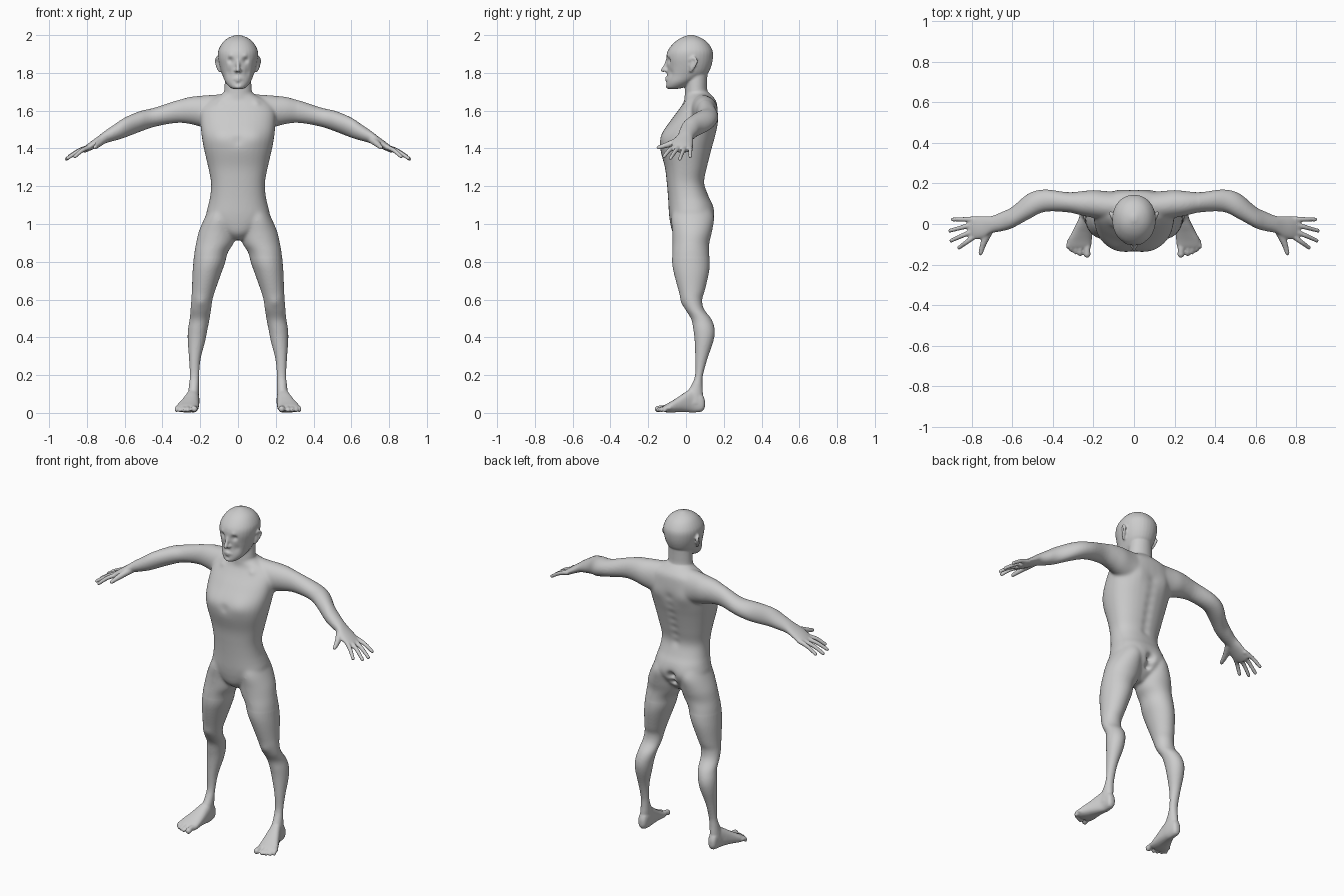
import bpy, bmesh, math
from mathutils import Vector, Matrix

bm = bmesh.new()


def catmull(rows, steps):
    """Smoothly interpolate a list of equal-length tuples."""
    out = []
    for i in range(len(rows) - 1):
        a, b = rows[max(i - 1, 0)], rows[i]
        c, d = rows[i + 1], rows[min(i + 2, len(rows) - 1)]
        for s in range(steps):
            t = s / steps
            out.append([0.5 * (2 * q + (r - p) * t + (2 * p - 5 * q + 4 * r - w) * t * t
                               + (3 * q - p - 3 * r + w) * t ** 3)
                        for p, q, r, w in zip(a, b, c, d)])
    return out + [list(rows[-1])]


def loft(axis, rows, power=2.0, n=32):
    """Tube along an axis; each row is (position, min a, max a, min b, max b)."""
    rings = []
    for t, a0, a1, b0, b1 in catmull(rows, 5):
        ring = []
        for k in range(n):
            c, s = math.cos(math.tau * k / n), math.sin(math.tau * k / n)
            a = (a0 + a1) / 2 + (a1 - a0) / 2 * math.copysign(abs(c) ** (2 / power), c)
            b = (b0 + b1) / 2 + (b1 - b0) / 2 * math.copysign(abs(s) ** (2 / power), s)
            co = {'x': (t, a, b), 'y': (a, t, b), 'z': (a, b, t)}[axis]
            ring.append(bm.verts.new(co))
        rings.append(ring)
    faces = [bm.faces.new(rings[0]), bm.faces.new(rings[-1])]
    for p, q in zip(rings, rings[1:]):
        for k in range(n):
            j = (k + 1) % n
            faces.append(bm.faces.new((p[k], p[j], q[j], q[k])))
    bmesh.ops.recalc_face_normals(bm, faces=faces)


def chain(*points, steps=6):
    """Row of overlapping balls along a path of (x, y, z, radius)."""
    for x, y, z, r in catmull(points, steps):
        bmesh.ops.create_icosphere(bm, subdivisions=2, radius=r,
                                   matrix=Matrix.Translation((x, y, z)))


# Leg
loft('z', [(1.10, .03, .145, -.06, .12), (1.03, .02, .178, -.078, .143),
           (.96, .012, .208, -.073, .138), (.90, .022, .222, -.072, .124),
           (.85, .053, .231, -.073, .123), (.79, .070, .237, -.073, .126),
           (.735, .09, .241, -.063, .12), (.65, .12, .244, -.04, .10),
           (.60, .135, .247, -.025, .086), (.55, .142, .251, -.004, .095),
           (.495, .151, .256, .028, .135), (.44, .162, .265, .039, .152),
           (.38, .174, .266, .046, .145), (.285, .198, .259, .049, .113),
           (.20, .206, .255, .048, .090), (.15, .207, .259, .03, .087),
           (.10, .207, .265, .0, .09), (.05, .21, .27, -.02, .09)])
# Foot and toes
loft('y', [(.10, .225, .25, .03, .065), (.085, .212, .262, .008, .10),
           (.04, .205, .268, .002, .13), (0, .205, .285, .004, .112),
           (-.04, .206, .305, .004, .085), (-.08, .208, .325, .002, .06),
           (-.112, .212, .325, .004, .042), (-.125, .222, .305, .01, .03)], 2.4)
for x, y, r in ((.231, -.15, .0175), (.265, -.147, .0125), (.287, -.139, .012),
                (.308, -.128, .0115), (.325, -.113, .011)):
    chain((x - .004, -.085, .026, r), (x, y * .5 - .05, .026, r * .9), (x, y, r + .003, r))

# Shoulder, arm and palm
loft('x', [(.05, .02, .155, 1.50, 1.690), (.14, .02, .162, 1.50, 1.684),
           (.20, .03, .168, 1.515, 1.679), (.26, .042, .162, 1.53, 1.672),
           (.33, .058, .157, 1.535, 1.652), (.44, .06, .170, 1.515, 1.616),
           (.52, .023, .150, 1.488, 1.597), (.60, -.02, .085, 1.457, 1.563),
           (.65, -.035, .060, 1.442, 1.530), (.70, -.045, .040, 1.428, 1.496),
           (.74, -.068, .038, 1.41, 1.465), (.78, -.076, .036, 1.39, 1.436),
           (.81, -.070, .032, 1.378, 1.412), (.82, -.06, .025, 1.382, 1.40)])
# Fingers and thumb
for y0, x, y, z in ((-.060, .863, -.117, 1.357), (-.030, .902, -.082, 1.348),
                    (.0, .908, -.033, 1.344), (.024, .895, .022, 1.357)):
    chain((.785, y0, 1.408, .014), ((.785 + x) / 2, (y0 + y) / 2, (1.408 + z) / 2 + .008, .0125),
          (x, y, z, .0105), steps=9)
chain((.71, -.025, 1.447, .022), (.74, -.09, 1.422, .017), (.757, -.145, 1.405, .0115), steps=9)

# Ear
chain((.098, .025, 1.81, .008), (.109, .042, 1.832, .008), (.115, .055, 1.86, .008),
      (.112, .043, 1.879, .008), (.104, .024, 1.87, .008))
chain((.098, .03, 1.83, .013), (.101, .037, 1.86, .013))
# Nostril wing
chain((.010, -.106, 1.811, .009), (.012, -.104, 1.813, .009), steps=1)

# Mirror everything paired to the other side
pair = bmesh.ops.duplicate(bm, geom=bm.verts[:] + bm.edges[:] + bm.faces[:])['geom']
bmesh.ops.scale(bm, vec=(-1, 1, 1), verts=[g for g in pair if isinstance(g, bmesh.types.BMVert)])
bmesh.ops.reverse_faces(bm, faces=[g for g in pair if isinstance(g, bmesh.types.BMFace)])


def centred(rows, power):
    loft('z', [(z, -w, w, y0, y1) for z, w, y0, y1 in rows], power)


# Torso
centred([(.915, .03, -.03, .06), (.95, .08, -.068, .10), (1.0, .14, -.083, .135),
         (1.05, .167, -.09, .148), (1.10, .158, -.093, .142), (1.15, .147, -.096, .118),
         (1.22, .143, -.102, .098), (1.30, .158, -.112, .113), (1.40, .181, -.137, .138),
         (1.47, .193, -.132, .157), (1.55, .20, -.08, .168), (1.61, .195, -.035, .167),
         (1.65, .16, -.01, .16), (1.68, .10, -.003, .138), (1.70, .07, .01, .115)], 2.3)
# Neck
centred([(1.58, .09, .0, .14), (1.66, .082, -.008, .14), (1.70, .074, -.006, .115),
         (1.75, .07, -.003, .112), (1.82, .065, .0, .115)], 2)
# Head
centred([(1.714, .02, -.09, -.055), (1.723, .042, -.104, -.01), (1.75, .066, -.104, .04),
         (1.79, .083, -.100, .108), (1.83, .096, -.099, .132), (1.88, .106, -.104, .143),
         (1.92, .104, -.095, .14), (1.96, .082, -.063, .115), (1.985, .052, -.027, .08),
         (2.001, .01, .015, .04)], 2.1)
# Nose and lips
chain((0, -.098, 1.868, .009), (0, -.110, 1.838, .010), (0, -.122, 1.815, .012))
for z, y, w in ((1.771, -.104, .026), (1.758, -.102, .022)):
    chain((-w, y + .009, 1.765, .005), (0, y, z, .008), (w, y + .009, 1.765, .005))

# Fuse the parts into one skin
raw = bpy.data.meshes.new("body_parts")
bm.to_mesh(raw)
bm.free()
body = bpy.data.objects.new("body", raw)
bpy.context.collection.objects.link(body)


def bake(obj):
    deps = bpy.context.evaluated_depsgraph_get()
    mesh = bpy.data.meshes.new_from_object(obj.evaluated_get(deps))
    obj.modifiers.clear()
    obj.data = mesh


fuse = body.modifiers.new("fuse", 'REMESH')
fuse.mode = 'VOXEL'
fuse.voxel_size = .006
bake(body)

# Blend shoulders and hips strongly, everything else lightly
trunk = body.vertex_groups.new(name="trunk")
trunk.add([v.index for v in body.data.vertices
           if abs(v.co.x) < .32 and .82 < v.co.z < 1.70], 1.0, 'REPLACE')
for group, count in (("", 3), ("trunk", 28)):
    m = body.modifiers.new("soften", 'SMOOTH')
    m.factor, m.iterations, m.vertex_group = .5, count, group
bake(body)

# Sculpt strokes: centre, radius, push along y; mirrored when off centre
strokes = [(.04, -.092, 1.867, .016, .013), (.04, -.080, 1.865, .009, -.006),   # eyes
           (.04, -.098, 1.890, .014, -.005), (.05, -.085, 1.80, .02, .006),     # brow, cheek
           (0, -.10, 1.742, .011, .006), (0, -.103, 1.725, .014, -.003),        # chin
           (0, .14, 1.03, .022, -.03), (0, .135, .98, .02, -.03),               # buttock cleft
           (.075, .14, 1.04, .05, .008), (.09, .16, 1.53, .05, .008),           # buttock, blade
           (.195, -.02, .585, .03, -.006), (.09, -.11, 1.46, .05, -.006),       # knee, chest
           (0, -.13, 1.44, .025, .006), (.10, .0, 1.64, .02, -.006)]            # sternum, collar
strokes += [(0, .10 + .05 * i / 6, 1.22 + .05 * i, .025, -.006) for i in range(7)]  # spine
strokes += [(-x, y, z, r, d) for x, y, z, r, d in strokes if x]
for v in body.data.vertices:
    start = v.co.copy()
    for x, y, z, r, d in strokes:
        q = (start - Vector((x, y, z))).length_squared / (r * r)
        if q < 6:
            v.co.y += d * math.exp(-q)
for p in body.data.polygons:
    p.use_smooth = True
